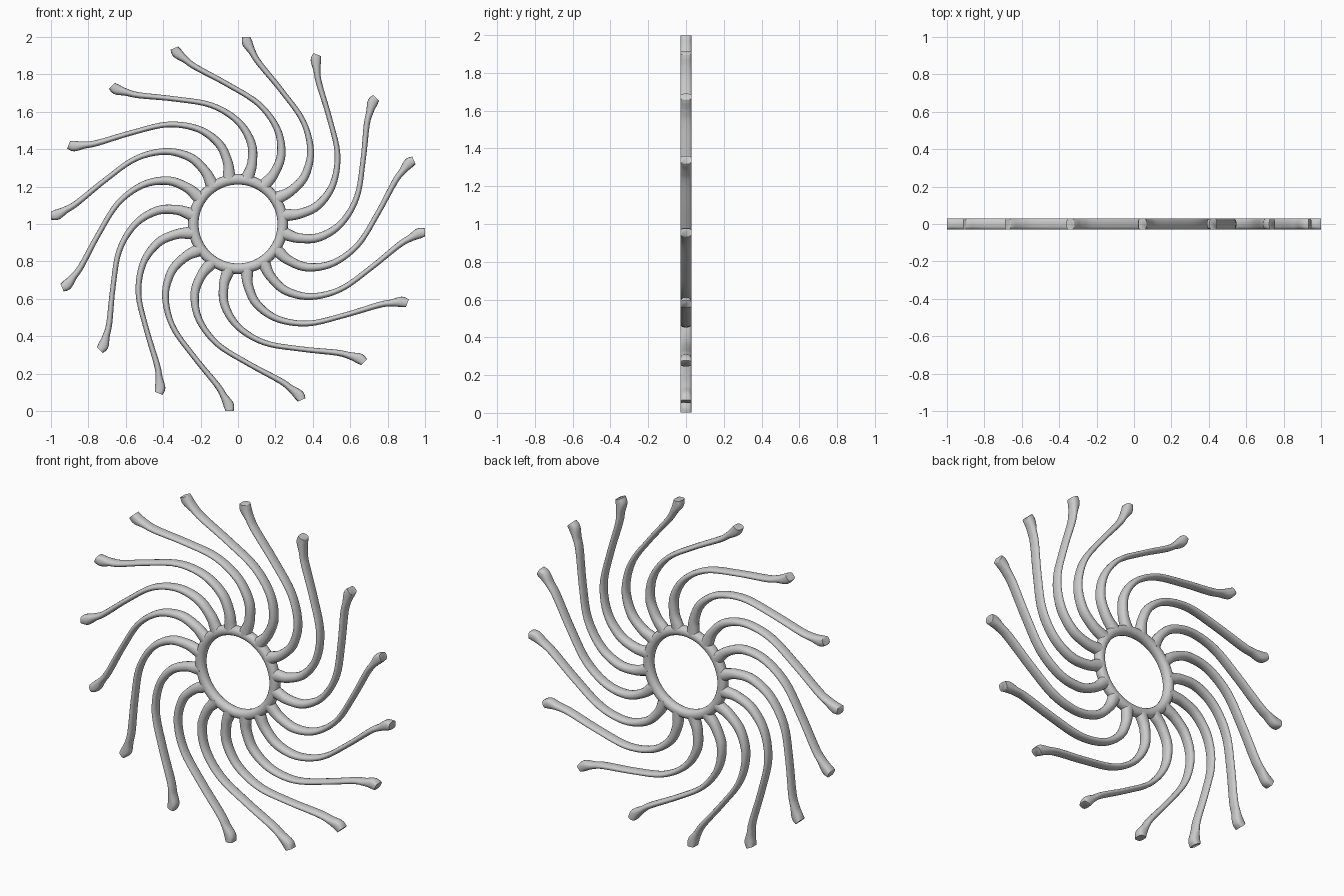
import bpy, bmesh
from math import cos, sin, pi, tau, copysign
from mathutils import Matrix, Vector

if "Cube" in bpy.data.objects:
    bpy.data.objects.remove(bpy.data.objects["Cube"])

ARMS, SIDES, DEPTH = 16, 16, 0.03
CENTRE = Vector((0, 0, 1))

# One arm relative to the hub centre: x, z, half width
PATH = [(-0.13, 0.195, 0.040), (-0.144, 0.222, 0.033), (-0.178, 0.285, 0.026),
        (-0.257, 0.357, 0.023), (-0.39, 0.388, 0.018), (-0.55, 0.348, 0.015),
        (-0.71, 0.235, 0.014), (-0.86, 0.113, 0.016), (-0.92, 0.076, 0.019),
        (-0.968, 0.050, 0.028), (-0.999, 0.045, 0.022)]


def smooth_path(pts, steps=5):
    """Catmull-Rom samples through the points."""
    p = [Vector(q) for q in pts]
    p = [2 * p[0] - p[1]] + p + [2 * p[-1] - p[-2]]
    out = []
    for a, b, c, d in zip(p, p[1:], p[2:], p[3:]):
        for k in range(steps):
            t = k / steps
            out.append(0.5 * (2 * b + (c - a) * t + (2 * a - 5 * b + 4 * c - d) * t * t
                              + (3 * b - a - 3 * c + d) * t ** 3))
    return out + [p[-2]]


def section(power):
    """Unit rounded section, boxier for a smaller power."""
    def f(v):
        return copysign(abs(v) ** power, v) if abs(v) > 1e-6 else 0.0
    return [(f(cos(tau * j / SIDES)), f(sin(tau * j / SIDES))) for j in range(SIDES)]


def finish(bm, name):
    bmesh.ops.recalc_face_normals(bm, faces=bm.faces)
    mesh = bpy.data.meshes.new(name)
    bm.to_mesh(mesh)
    bm.free()
    ob = bpy.data.objects.new(name, mesh)
    ob.location = CENTRE
    bpy.context.collection.objects.link(ob)
    bpy.ops.object.select_all(action='DESELECT')
    ob.select_set(True)
    bpy.context.view_layer.objects.active = ob
    bpy.ops.object.shade_smooth_by_angle(angle=pi * 0.38)
    return ob


def bridge(bm, a, b):
    for j in range(len(a)):
        k = (j + 1) % len(a)
        bm.faces.new((a[j], a[k], b[k], b[j]))


# Hub ring: torus lying in the front plane
bm = bmesh.new()
loops = []
for i in range(64):
    u = tau * i / 64
    loop = []
    for p, q in section(0.9):
        r = 0.239 + 0.028 * p
        loop.append(bm.verts.new((r * cos(u), DEPTH * q, r * sin(u))))
    loops.append(loop)
for i in range(64):
    bridge(bm, loops[i], loops[(i + 1) % 64])
finish(bm, "hub_ring")

# Curved arm: rounded sweep with a flared, boxier tip cut square to the radius
samples = smooth_path(PATH)
last = len(samples) - 1
bm = bmesh.new()
loops = []
for i, s in enumerate(samples):
    a, b = samples[max(i - 1, 0)], samples[min(i + 1, last)]
    across = Vector((-(b.y - a.y), 0, b.x - a.x)).normalized()
    if i == last:
        across = Vector((0, 0, -1))
    c = Vector((s.x, 0, s.y))
    power = 0.9 - 0.3 * max(0, (i - last + 10) / 10)
    loops.append([bm.verts.new(c + across * s.z * p + Vector((0, DEPTH * q, 0)))
                  for p, q in section(power)])
for a, b in zip(loops, loops[1:]):
    bridge(bm, a, b)
bm.faces.new(loops[0])
bm.faces.new(loops[-1])
arm = finish(bm, "arm_1")

# Repeat the arm around the hub
for n in range(1, ARMS):
    copy = arm.copy()
    copy.name = f"arm_{n + 1}"
    copy.matrix_world = Matrix.Translation(CENTRE) @ Matrix.Rotation(tau * n / ARMS, 4, 'Y')
    bpy.context.collection.objects.link(copy)
